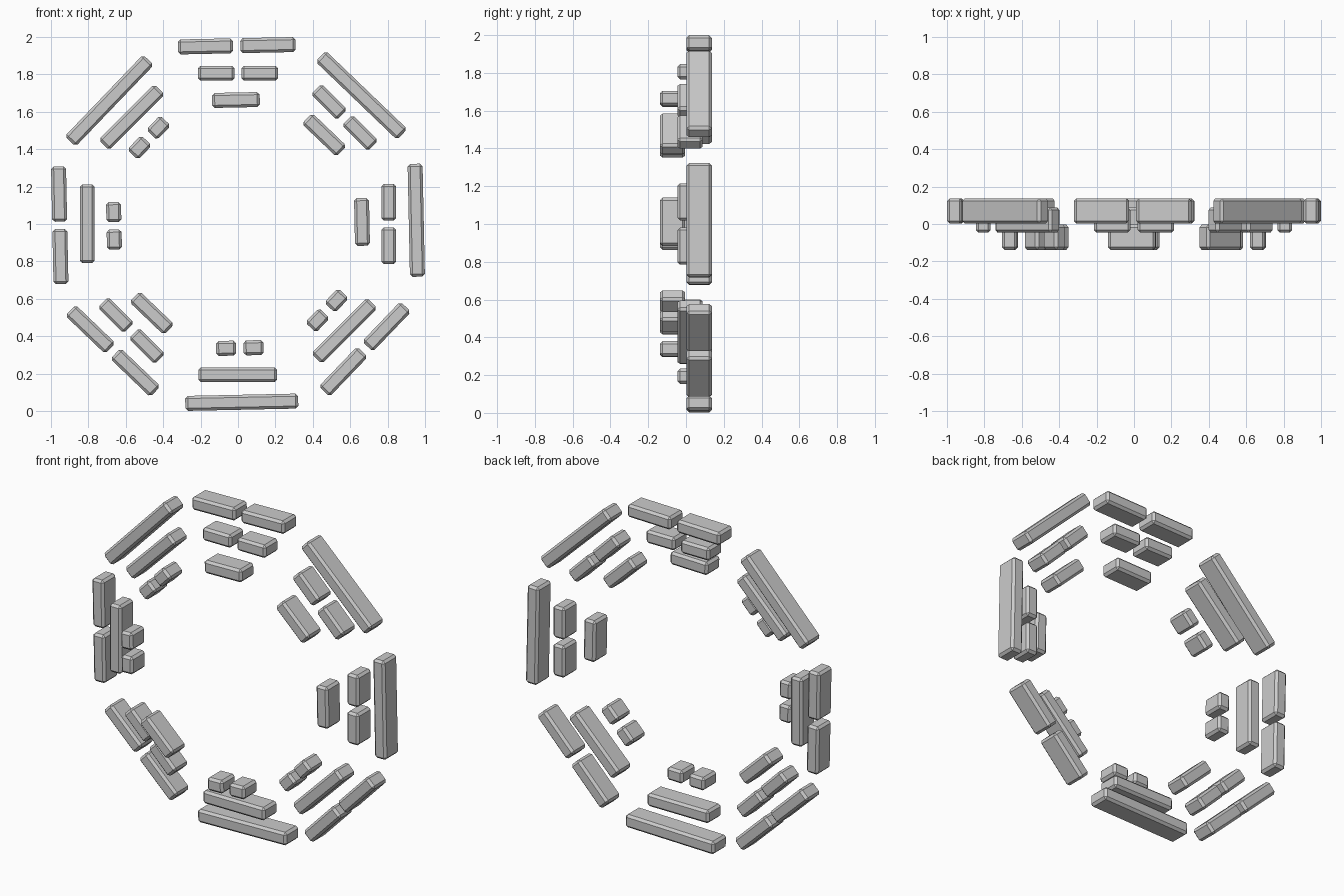
import bpy, bmesh
from math import radians
from mathutils import Matrix, Vector

cube = bpy.data.objects.get("Cube")
if cube:
    bpy.data.objects.remove(cube)

# Single stone grey
stone = bpy.data.materials.new("stone_grey")
stone.use_nodes = True
grey = (0.6, 0.6, 0.6, 1.0)
stone.diffuse_color = grey
stone.node_tree.nodes["Principled BSDF"].inputs["Base Color"].default_value = grey

WIDTH, DEPTH, CHAMFER = 0.08, 0.134, 0.014

# Each tier: radius, depth centre, tilt, (length, shift) of one bar,
# (length, shift, half spacing) of a pair
TIERS = {
    "outer": (0.953, 0.070, 1.2, (0.604, 0.020), (0.295, 0.007, 0.167)),
    "middle": (0.806, 0.021, 0.0, (0.420, -0.002), (0.196, 0.0, 0.117)),
    "inner": (0.663, -0.071, 1.2, (0.255, 0.011), (0.107, 0.010, 0.0735)),
}

# Bars per tier (outer, middle, inner), anticlockwise from the model's left
SECTORS = [
    ("left", (1, 2, 1)), ("upper_left", (1, 2, 1)),
    ("top", (2, 2, 1)), ("upper_right", (1, 1, 2)),
    ("right", (2, 1, 2)), ("lower_right", (2, 2, 1)),
    ("bottom", (1, 1, 2)), ("lower_left", (2, 1, 2)),
]


def add_bar(name, length, matrix):
    """Chamfered block: x is radial, y is depth, z runs along the ring."""
    bm = bmesh.new()
    bmesh.ops.create_cube(bm, size=1)
    bmesh.ops.scale(bm, vec=Vector((WIDTH, DEPTH, length)), verts=bm.verts)
    bmesh.ops.bevel(bm, geom=bm.edges[:], offset=CHAMFER, segments=1, affect='EDGES')
    mesh = bpy.data.meshes.new(name)
    bm.to_mesh(mesh)
    bm.free()
    mesh.materials.append(stone)
    bar = bpy.data.objects.new(name, mesh)
    bar.matrix_world = matrix
    bpy.context.collection.objects.link(bar)


def turn(degrees):
    """Anticlockwise turn as seen from the front."""
    return Matrix.Rotation(radians(-degrees), 4, 'Y')


# Eight sectors of three stepped tiers around the ring centre
for i, (sector, counts) in enumerate(SECTORS):
    frame = Matrix.Translation((0, 0, 1)) @ turn(45 * i)
    for (tier, (radius, y, tilt, single, pair)), count in zip(TIERS.items(), counts):
        length, shift = single if count == 1 else pair[:2]
        offsets = [0] if count == 1 else [-pair[2], pair[2]]
        row = frame @ Matrix.Translation((radius, y, shift)) @ turn(tilt)
        for n, offset in enumerate(offsets, 1):
            add_bar(f"{sector}_{tier}_bar_{n}", length,
                    row @ Matrix.Translation((0, 0, offset)))
